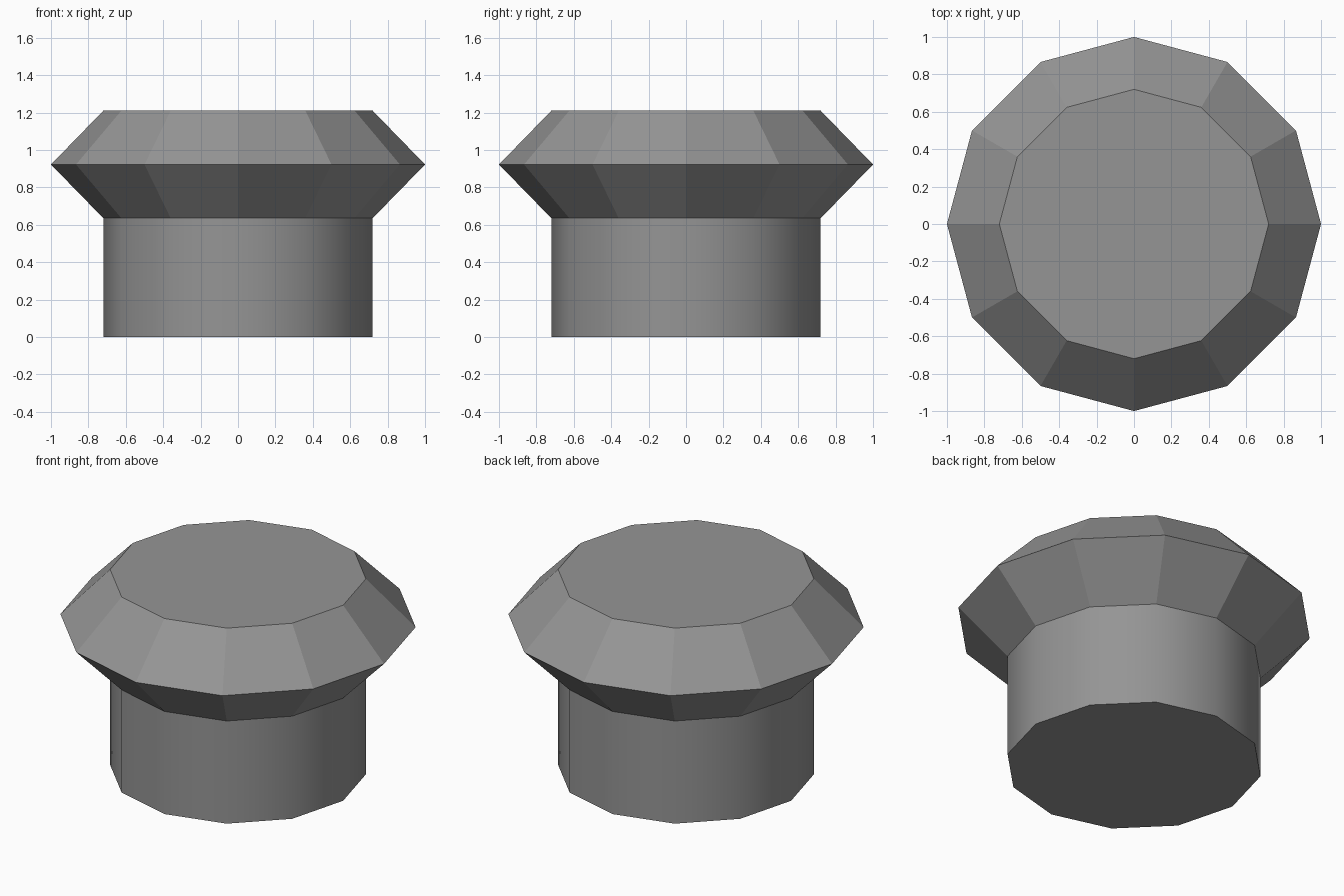
import bpy
import bmesh
from math import cos, sin, pi, radians

SIDES = 12

cube = bpy.data.objects.get("Cube")
if cube:
    bpy.data.objects.remove(cube, do_unlink=True)

grey = bpy.data.materials.new("mid grey")
grey.use_nodes = True
colour = (0.3, 0.3, 0.3, 1)
grey.diffuse_color = colour
grey.node_tree.nodes["Principled BSDF"].inputs["Base Color"].default_value = colour


def lathe(name, profile, cap_bottom=False, cap_top=False):
    """Sweep (radius, height) points round z with corners on the axes."""
    bm = bmesh.new()
    rings = [[bm.verts.new((r * cos(2 * pi * i / SIDES), r * sin(2 * pi * i / SIDES), z))
              for i in range(SIDES)] for r, z in profile]
    for low, high in zip(rings, rings[1:]):
        for i in range(SIDES):
            j = (i + 1) % SIDES
            bm.faces.new((low[i], low[j], high[j], high[i]))
    if cap_bottom:
        bm.faces.new(rings[0][::-1])
    if cap_top:
        bm.faces.new(rings[-1])
    mesh = bpy.data.meshes.new(name)
    bm.to_mesh(mesh)
    bm.free()
    mesh.materials.append(grey)
    obj = bpy.data.objects.new(name, mesh)
    bpy.context.collection.objects.link(obj)
    return obj


# Smooth-sided shaft with a flat base
shaft = lathe("shaft", [(0.72, 0), (0.72, 0.635)], cap_bottom=True)
bpy.ops.object.select_all(action="DESELECT")
shaft.select_set(True)
bpy.context.view_layer.objects.active = shaft
bpy.ops.object.shade_smooth_by_angle(angle=radians(40))

# Faceted head, flaring out and back in to a flat top
lathe("head", [(0.72, 0.635), (1.0, 0.922), (0.72, 1.21)], cap_top=True)
